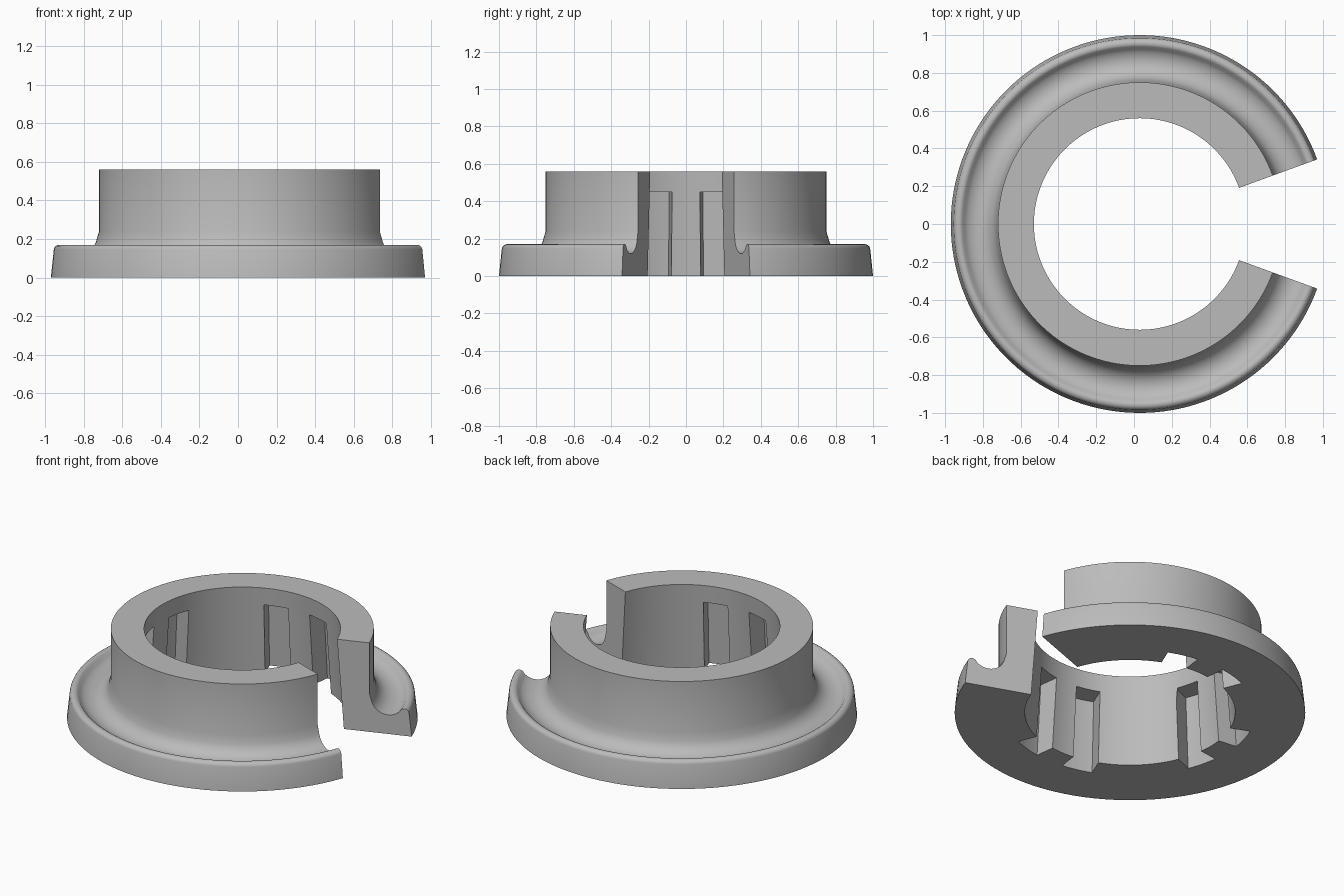
import bpy, bmesh
from math import radians, cos, sin

cube = bpy.data.objects.get("Cube")
if cube:
    bpy.data.objects.remove(cube, do_unlink=True)

AXIS_X = 0.03   # the open gap shifts the ring axis off centre
STEP = 2.5      # degrees per facet


def sweep(bm, profile, start, end):
    """Revolve a closed (radius, height) profile through an arc and cap both ends."""
    steps = round((end - start) / STEP)
    rings = []
    for i in range(steps + 1):
        a = radians(start + i * STEP)
        rings.append([bm.verts.new((AXIS_X + r * cos(a), r * sin(a), z)) for r, z in profile])
    n = len(profile)
    for a, b in zip(rings, rings[1:]):
        for j in range(n):
            k = (j + 1) % n
            bm.faces.new((a[j], b[j], b[k], a[k]))
    bm.faces.new(rings[0])
    bm.faces.new(rings[-1][::-1])


def finish(bm, name):
    bmesh.ops.recalc_face_normals(bm, faces=bm.faces)
    mesh = bpy.data.meshes.new(name)
    bm.to_mesh(mesh)
    bm.free()
    obj = bpy.data.objects.new(name, mesh)
    bpy.context.collection.objects.link(obj)
    return obj


def arc(cr, cz, radius, start, end, count):
    angles = [radians(start + (end - start) * i / count) for i in range(count + 1)]
    return [(cr + radius * cos(a), cz + radius * sin(a)) for a in angles]


grey = bpy.data.materials.new("plain_grey")
grey.use_nodes = True
colour = (0.5, 0.5, 0.5, 1)
grey.diffuse_color = colour
grey.node_tree.nodes["Principled BSDF"].inputs["Base Color"].default_value = colour

# Flanged collar: tapered bore, straight wall, hollow groove, rounded rim
profile = [(0.60, 0), (0.56, 0.56), (0.75, 0.56), (0.75, 0.24)]
profile += arc(0.86, 0.22, 0.1, 190, 310, 12)
profile += arc(0.957, 0.142, 0.028, 130, 10, 6)
profile += [(1.0, 0)]
bm = bmesh.new()
sweep(bm, profile, 20, 340)
collar = finish(bm, "flanged_collar")
collar.data.materials.append(grey)

# Paired slots in the bore, open at the bottom
slot = [(0.45, -0.1), (0.45, 0.45), (0.69, 0.45), (0.725, -0.1)]
bm = bmesh.new()
for middle in (90, 180, 270):
    for side in (-15, 15):
        centre = middle + side
        sweep(bm, slot, centre - 7.5, centre + 7.5)
cutter = finish(bm, "slot_cutter")
cutter.data.materials.append(grey)
cutter.hide_render = True

# Cut the slots, then drop the cutter
cut = collar.modifiers.new("slots", "BOOLEAN")
cut.operation = "DIFFERENCE"
cut.solver = "EXACT"
cut.object = cutter
bpy.ops.object.select_all(action="DESELECT")
bpy.context.view_layer.objects.active = collar
collar.select_set(True)
bpy.ops.object.modifier_apply(modifier=cut.name)
bpy.data.objects.remove(cutter, do_unlink=True)
bpy.ops.object.shade_smooth_by_angle(angle=radians(30))
